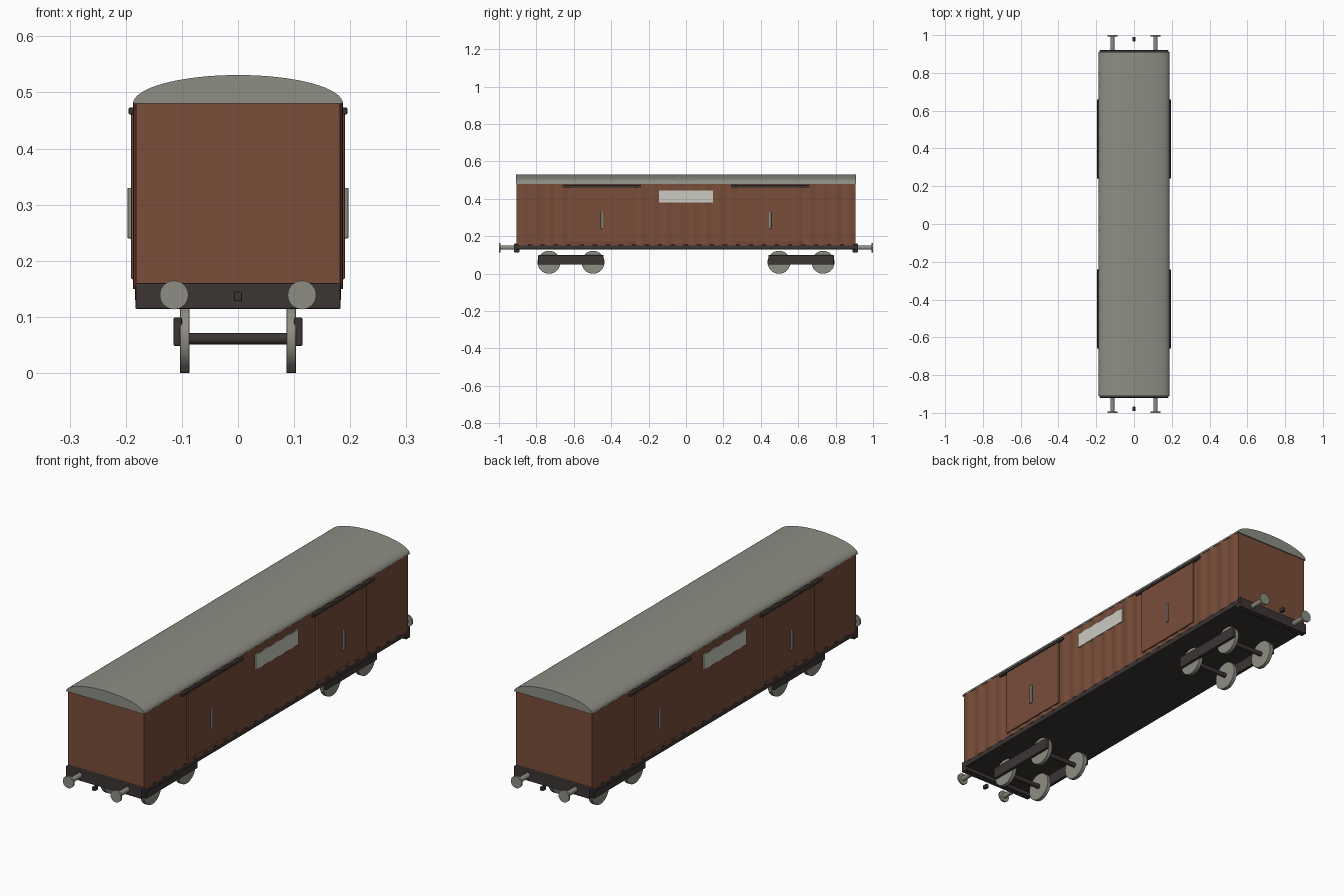
import bpy, bmesh, math

if "Cube" in bpy.data.objects:
    bpy.data.objects.remove(bpy.data.objects["Cube"])


def material(name, r, g, b):
    m = bpy.data.materials.new(name)
    m.diffuse_color = (r, g, b, 1)
    m.use_nodes = True
    m.node_tree.nodes["Principled BSDF"].inputs["Base Color"].default_value = m.diffuse_color
    return m


BROWN = material("brown_paint", 0.19, 0.075, 0.042)
GREY = material("grey_metal", 0.27, 0.27, 0.235)
DARK = material("dark_iron", 0.045, 0.036, 0.034)
WHITE = material("pale_panel", 0.60, 0.60, 0.54)


def finish(ob, name, mat, bevel=0, smooth=False):
    ob.name = name
    ob.data.materials.append(mat)
    if bevel:
        mod = ob.modifiers.new("bevel", 'BEVEL')
        mod.width = bevel
        mod.segments = 2
    if smooth:
        bpy.ops.object.select_all(action='DESELECT')
        ob.select_set(True)
        bpy.context.view_layer.objects.active = ob
        bpy.ops.object.shade_smooth_by_angle(angle=math.radians(35))
    return ob


def box(name, mat, x, y, z, bevel=0):
    """Box from (min, max) pairs."""
    bm = bmesh.new()
    bmesh.ops.create_cube(bm, size=1)
    for v in bm.verts:
        v.co = [(a + b) / 2 + c * (b - a) for (a, b), c in zip((x, y, z), v.co)]
    me = bpy.data.meshes.new(name)
    bm.to_mesh(me)
    bm.free()
    ob = bpy.data.objects.new(name, me)
    bpy.context.collection.objects.link(ob)
    return finish(ob, name, mat, bevel)


def side_box(name, mat, s, x, y, z, bevel=0):
    """Box on the side of the wagon given by s = -1 or 1."""
    return box(name, mat, tuple(sorted((s * x[0], s * x[1]))), y, z, bevel)


def cylinder(name, mat, axis, radius, length, loc, bevel=0):
    rot = (0, math.pi / 2, 0) if axis == 'X' else (math.pi / 2, 0, 0)
    bpy.ops.mesh.primitive_cylinder_add(vertices=32, radius=radius, depth=length,
                                        location=loc, rotation=rot)
    return finish(bpy.context.object, name, mat, bevel, smooth=True)


def prism(name, mat, points, offset):
    """Extrude a closed outline of 3D points by an offset."""
    bm = bmesh.new()
    face = bm.faces.new([bm.verts.new(p) for p in points])
    ext = bmesh.ops.extrude_face_region(bm, geom=[face])
    bmesh.ops.translate(bm, vec=offset,
                        verts=[g for g in ext["geom"] if isinstance(g, bmesh.types.BMVert)])
    bmesh.ops.recalc_face_normals(bm, faces=bm.faces)
    me = bpy.data.meshes.new(name)
    bm.to_mesh(me)
    bm.free()
    ob = bpy.data.objects.new(name, me)
    bpy.context.collection.objects.link(ob)
    return finish(ob, name, mat, smooth=True)


# Body with corrugated side walls
HALF, RIBS, STEPS = 0.905, 26, 8
N = RIBS * STEPS
wall = [(0.1845 - 0.0025 * math.cos(2 * math.pi * i / STEPS), -HALF + 2 * HALF * i / N)
        for i in range(N + 1)]
outline = [(x, y, 0.15) for x, y in wall] + [(-x, y, 0.15) for x, y in reversed(wall)]
prism("body", BROWN, outline, (0, 0, 0.333))

# Curved roof
arc = [math.pi * i / 32 for i in range(33)]
prism("roof", GREY, [(0.187 * math.cos(a), -0.91, 0.48 + 0.051 * math.sin(a)) for a in arc],
      (0, 1.82, 0))

# Underframe
box("underframe", DARK, (-0.184, 0.184), (-0.91, 0.91), (0.13, 0.155), 0.002)

# Side details: panel, doors, rails, handles
for s in (-1, 1):
    side_box("side_panel", WHITE, s, (0.182, 0.188), (-0.145, 0.145), (0.38, 0.445))
    for e in (-1, 1):
        c = 0.445 * e
        side_box("sliding_door", BROWN, s, (0.18, 0.1905), (c - 0.17, c + 0.17),
                 (0.167, 0.472), 0.003)
        c = 0.45 * e
        side_box("door_rail", DARK, s, (0.18, 0.195), (c - 0.21, c + 0.21),
                 (0.461, 0.473), 0.002)
        side_box("door_handle", GREY, s, (0.189, 0.197), (c - 0.006, c + 0.006),
                 (0.24, 0.33), 0.002)

# Ends: headstock, coupling, buffers
for e in (-1, 1):
    box("headstock", DARK, (-0.183, 0.183), tuple(sorted((e * 0.89, e * 0.92))),
        (0.114, 0.16), 0.003)
    box("coupling_hook", DARK, (-0.007, 0.007), tuple(sorted((e * 0.967, e * 0.99))),
        (0.128, 0.145), 0.002)
    for s in (-1, 1):
        cylinder("buffer_shaft", GREY, 'Y', 0.011, 0.09, (s * 0.114, e * 0.95, 0.139))
        cylinder("buffer_head", GREY, 'Y', 0.0255, 0.008, (s * 0.114, e * 0.996, 0.139))

# Bogies: side frames, axles, wheels
for e in (-1, 1):
    c = 0.615 * e
    for s in (-1, 1):
        side_box("bogie_frame", DARK, s, (0.1, 0.115), (c - 0.175, c + 0.175),
                 (0.048, 0.099), 0.003)
    for d in (-0.118, 0.118):
        cylinder("axle", DARK, 'X', 0.0105, 0.2, (0, c + d, 0.061))
        for s in (-1, 1):
            cylinder("wheel", GREY, 'X', 0.061, 0.017, (s * 0.095, c + d, 0.061), 0.001)
